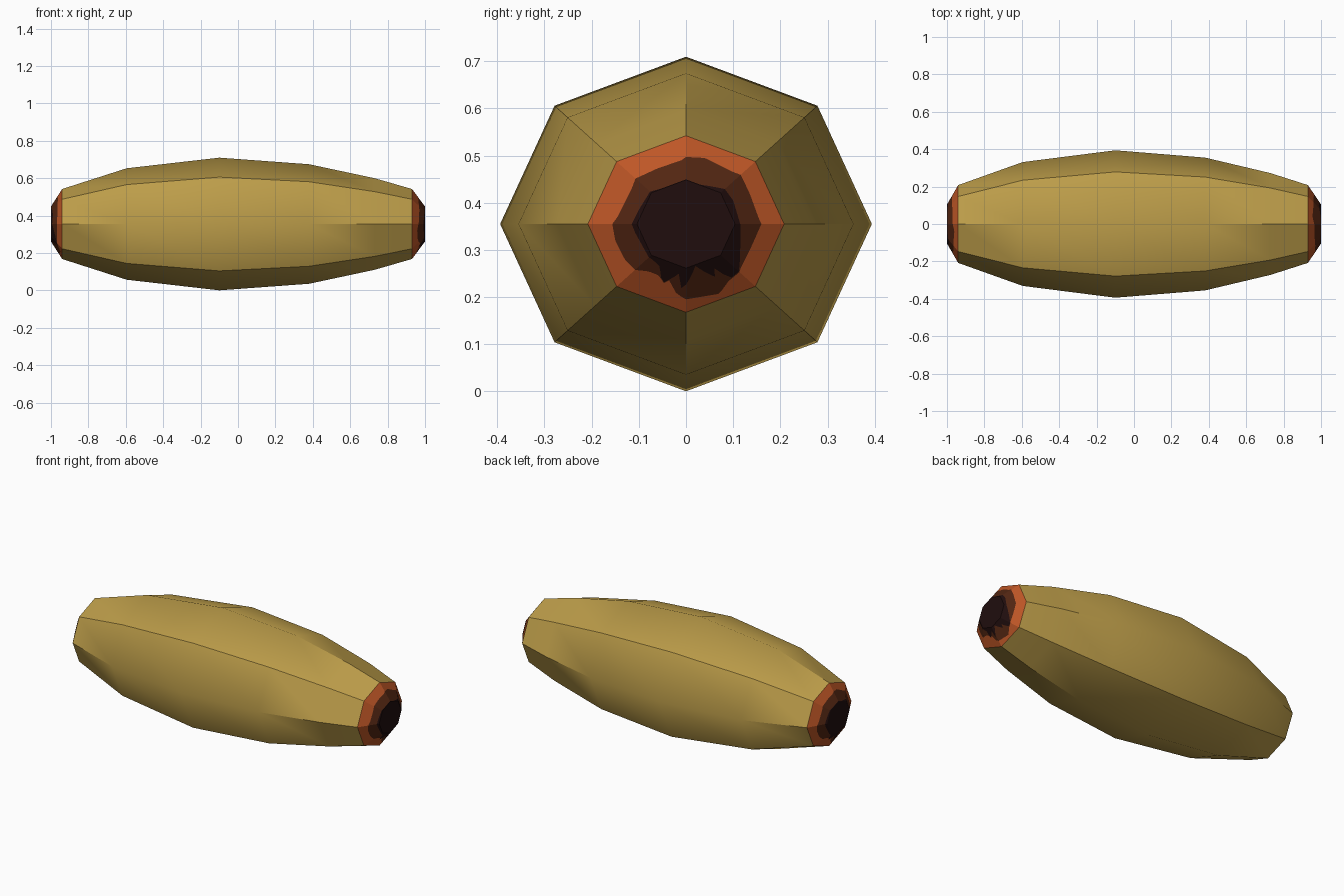
import bpy, bmesh
from math import sin, cos, atan2, hypot, pi, tau

if "Cube" in bpy.data.objects:
    bpy.data.objects.remove(bpy.data.objects["Cube"])

CZ = 0.355      # height of the long axis
SQ = 0.9        # height / width ratio of every cross-section


def mat(name, col):
    m = bpy.data.materials.new(name)
    m.diffuse_color = (*col, 1)
    m.use_nodes = True
    m.node_tree.nodes["Principled BSDF"].inputs["Base Color"].default_value = m.diffuse_color
    return m


gold = mat("golden_shell", (0.51, 0.34, 0.068))
orange = mat("orange_rim", (0.52, 0.095, 0.020))
brown = mat("scorched_brown", (0.085, 0.019, 0.006))
dark = mat("burnt_dark", (0.014, 0.004, 0.004))


def make(name, bm, mats):
    me = bpy.data.meshes.new(name)
    bm.normal_update()
    bm.to_mesh(me)
    bm.free()
    for m in mats:
        me.materials.append(m)
    ob = bpy.data.objects.new(name, me)
    bpy.context.collection.objects.link(ob)
    return ob


def skin(bm, a, b, index=0):
    n = len(a)
    for i in range(n):
        f = bm.faces.new((a[i], a[(i + 1) % n], b[(i + 1) % n], b[i]))
        f.material_index = index


# Shell: octagonal loft along x
profile = [(-0.94, 0.208), (-0.595, 0.331), (-0.10, 0.394),
           (0.38, 0.355), (0.73, 0.272), (0.93, 0.208)]
bm = bmesh.new()
rings = [[bm.verts.new((x, r * cos(k * pi / 4), CZ + SQ * r * sin(k * pi / 4)))
          for k in range(8)] for x, r in profile]
for a, b in zip(rings, rings[1:]):
    skin(bm, a, b)
for f in bm.faces:
    f.smooth = True
# Sharp diagonal ridges; the other ridges are sharp only near the ends
for j in range(len(rings) - 1):
    for k in range(8):
        if k % 2 or j in (0, 3, 4):
            bm.edges.get((rings[j][k], rings[j + 1][k])).smooth = False
make("shell", bm, [gold])

# Outlines of the scorched patches (y, z offset from axis), seen from the end
BROWN = [(0.155, 0.01), (0.135, 0.065), (0.10, 0.11), (0.04, 0.14), (-0.01, 0.135),
         (-0.06, 0.118), (-0.115, 0.075), (-0.145, 0.015), (-0.15, -0.035),
         (-0.13, -0.075), (-0.08, -0.10), (-0.035, -0.118), (-0.02, -0.148),
         (0.07, -0.148), (0.10, -0.105), (0.14, -0.045)]
DARK = [(0.115, 0.0), (0.10, 0.05), (0.0, 0.088), (-0.10, 0.03), (-0.107, -0.02),
        (-0.075, -0.072), (-0.055, -0.09), (-0.05, -0.125), (-0.02, -0.142),
        (-0.015, -0.105), (0.02, -0.088), (0.055, -0.09), (0.07, -0.115),
        (0.095, -0.115), (0.115, -0.05)]
R_OUT, R_IN, N = 0.208, 0.104, 96


def octo(a):
    """Radius of a unit octagon with corners at multiples of 45 degrees."""
    return cos(pi / 8) / cos(a % (pi / 4) - pi / 8)


def polar(points):
    out = []
    for y, z in points:
        a = atan2(z / SQ, y) % tau
        out.append((a, hypot(y, z / SQ) / octo(a)))
    out.sort()
    return [(out[-1][0] - tau, out[-1][1])] + out + [(out[0][0] + tau, out[0][1])]


def size_at(pol, a):
    for (a0, s0), (a1, s1) in zip(pol, pol[1:]):
        if a0 <= a <= a1:
            return s0 + (s1 - s0) * (a - a0) / max(a1 - a0, 1e-6)


def end_cap(name, side, x_rim):
    """Bevelled octagonal end, cut into orange, brown and dark zones."""
    bm = bmesh.new()
    bp, dp = polar(BROWN), polar(DARK)
    loops = [[], [], [], []]
    for i in range(N):
        a = i * tau / N
        d = max(R_IN + 0.001, size_at(dp, a))
        b = min(R_OUT - 0.004, max(d + 0.002, size_at(bp, a)))
        for loop, s in zip(loops, (R_OUT, b, d, R_IN)):
            x = x_rim + (1 - x_rim) * (R_OUT - s) / (R_OUT - R_IN)
            r = s * octo(a)
            loop.append(bm.verts.new((side * x, side * r * cos(a), CZ + SQ * r * sin(a))))
    for k in range(3):
        skin(bm, loops[k], loops[k + 1], k)
    bm.faces.new(loops[3]).material_index = 2
    make(name, bm, [orange, brown, dark])


end_cap("right_end", 1, 0.93)
end_cap("left_end", -1, 0.94)
